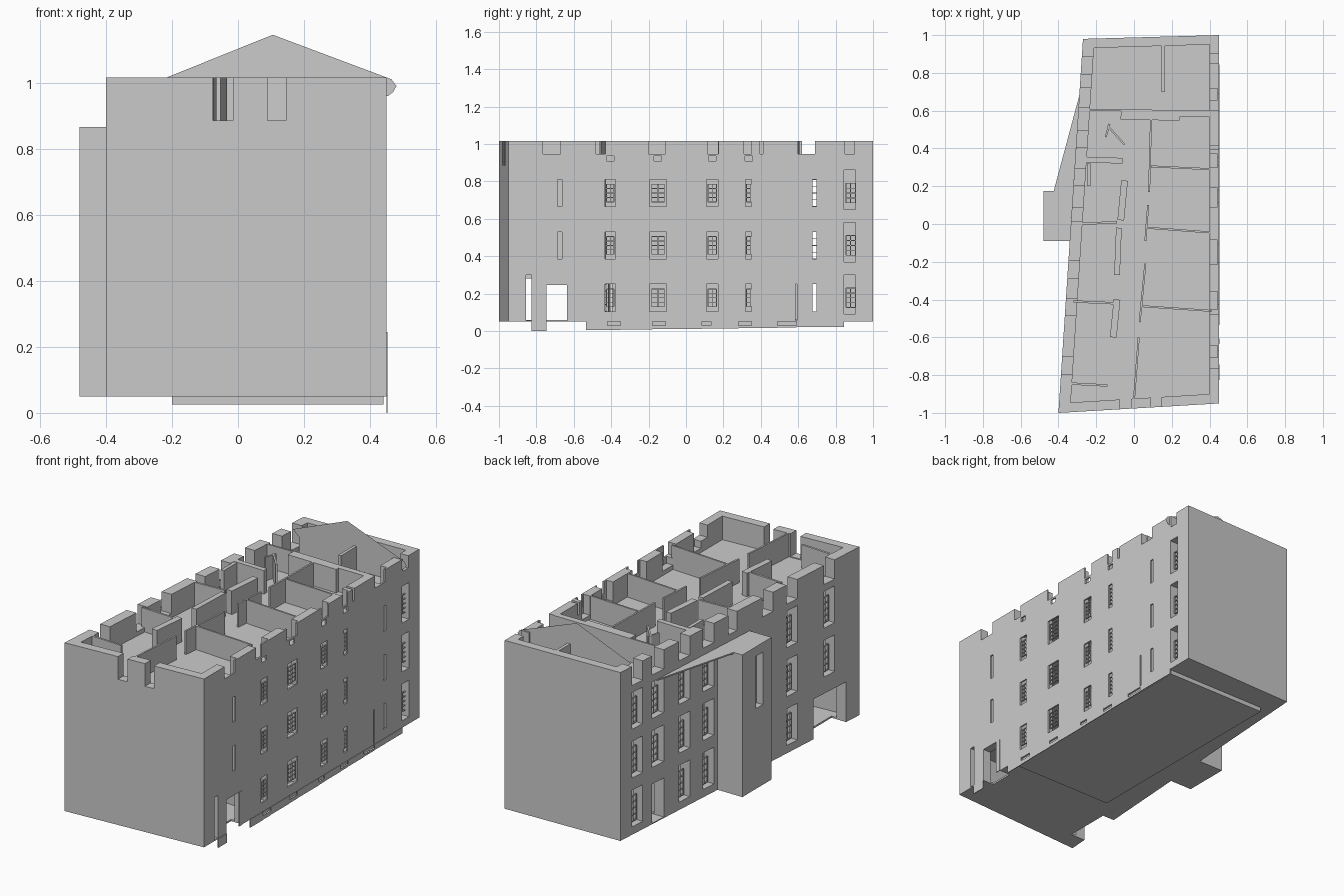
import bpy, bmesh
from mathutils import Vector

TOP = 1.015
STOREYS = [(0.06, 0.32), (0.34, 0.60), (0.62, 0.86), (0.88, TOP)]
WINDOW_ROWS = [(0.105, 0.25), (0.385, 0.53), (0.665, 0.81)]


def left_x(y):
    """x of the slanting left facade at y"""
    return -0.27 - 0.0657 * (0.98 - y)


def add_prism(bm, pts, z0, z1):
    lo = [bm.verts.new((x, y, z0)) for x, y in pts]
    hi = [bm.verts.new((x, y, z1)) for x, y in pts]
    bm.faces.new(lo[::-1])
    bm.faces.new(hi)
    n = len(pts)
    for i in range(n):
        j = (i + 1) % n
        bm.faces.new((lo[i], lo[j], hi[j], hi[i]))


def add_box(bm, x0, x1, y0, y1, z0, z1):
    add_prism(bm, [(x0, y0), (x1, y0), (x1, y1), (x0, y1)], z0, z1)


def add_wall(bm, a, b, t, z0, z1):
    a, b = Vector(a), Vector(b)
    d = (b - a).normalized() * t / 2
    n = Vector((-d.y, d.x))
    add_prism(bm, [a - n, b - n, b + n, a + n], z0, z1)


def finish(bm, name):
    bmesh.ops.recalc_face_normals(bm, faces=bm.faces)
    me = bpy.data.meshes.new(name)
    bm.to_mesh(me)
    bm.free()
    ob = bpy.data.objects.new(name, me)
    bpy.context.collection.objects.link(ob)
    return ob


def boxes_object(name, boxes):
    bm = bmesh.new()
    for b in boxes:
        add_box(bm, *b)
    return finish(bm, name)


def carve(target, cutter):
    cutter.hide_render = True
    mod = target.modifiers.new("cut", 'BOOLEAN')
    mod.operation, mod.solver, mod.object = 'DIFFERENCE', 'EXACT', cutter
    dg = bpy.context.evaluated_depsgraph_get()
    me = bpy.data.meshes.new_from_object(target.evaluated_get(dg))
    target.modifiers.clear()
    target.data = me
    bpy.data.objects.remove(cutter)


# building shell, hollowed storey by storey
bm = bmesh.new()
add_prism(bm, [(-0.40, -1.0), (0.45, -0.95), (0.45, 1.0), (-0.27, 0.98)], 0.05, TOP)
shell = finish(bm, "building_shell")
bm = bmesh.new()
for z0, z1 in STOREYS:
    add_prism(bm, [(-0.335, -0.945), (0.40, -0.90), (0.40, 0.95), (-0.212, 0.932)],
              z0, 1.2 if z1 == TOP else z1)
carve(shell, finish(bm, "room_cutter"))

# window columns: (centre y, width)
right_cols = [(-0.675, 0.022), (-0.405, 0.055), (-0.15, 0.09), (0.14, 0.06), (0.335, 0.032), (0.687, 0.022)]
left_cols = [(0.84, 0.09), (0.67, 0.10), (0.45, 0.09), (0.25, 0.09), (-0.44, 0.09), (-0.75, 0.09)]

# window niches on the inside of the right wall
niches = []
for i, (z0, z1) in enumerate(STOREYS):
    for y, w in right_cols:
        if i == 0 and y < -0.6:
            continue
        top = 1.2 if i == 3 else z1 - 0.02
        niches.append((0.38, 0.441, y - w / 2 - 0.02, y + w / 2 + 0.02, z0 + 0.025, top))
carve(shell, boxes_object("niche_cutter", niches))

# openings through all walls, with their window grids
cuts, frames = [], []


def window_grid(x, y, w, z0, z1):
    t = 0.004
    cols = 1 if w < 0.03 else 2 if w < 0.07 else 3
    for k in range(cols + 1):
        yy = y - w / 2 + w * k / cols
        frames.append((x - t, x + t, yy - t / 2, yy + t / 2, z0, z1))
    for k in range(5):
        zz = z0 + (z1 - z0) * k / 4
        frames.append((x - t, x + t, y - w / 2, y + w / 2, zz - t / 2, zz + t / 2))


for i, (z0, z1) in enumerate(WINDOW_ROWS):
    base = STOREYS[i][0]
    for y, w in right_cols:
        if i == 0 and y < -0.6:
            continue
        cuts.append((0.38, 0.5, y - w / 2, y + w / 2, z0, z1))
        if w > 0.03:
            window_grid(0.444, y, w * 0.75, z0 + 0.025, z1 - 0.025)
    cuts.append((0.38, 0.5, 0.845, 0.905, base + 0.03, base + 0.24))
    window_grid(0.425, 0.88, 0.05, z0 + 0.02, z1 - 0.02)
    for y, w in left_cols:
        if i == 0 and y in (-0.75, 0.67):
            continue
        x = left_x(y)
        cuts.append((x - 0.06, x + 0.09, y - w / 2, y + w / 2, base + 0.035, base + 0.245))
        window_grid(x + 0.03, y, w * 0.7, z0, z1)

# doors, passage and slits at ground level
cuts += [(0.38, 0.5, -0.745, -0.605, 0.03, 0.245), (0.38, 0.5, -0.855, -0.825, 0.056, 0.30),
         (0.38, 0.5, 0.586, 0.594, 0.056, 0.25),
         (-0.46, -0.30, -0.89, -0.62, 0.04, 0.28), (-0.36, -0.20, 0.62, 0.72, 0.056, 0.28)]

# open notches in the cut-off attic walls
for y0, y1 in [(-0.765, -0.67), (-0.48, -0.43), (-0.20, -0.11), (0.115, 0.175), (0.31, 0.35), (0.395, 0.412), (0.60, 0.69)]:
    cuts.append((0.38, 0.5, y0, y1, 0.945, 1.2))
for y in (-0.405, -0.15, 0.14, 0.335):
    cuts.append((0.38, 0.5, y - 0.02, y + 0.02, 0.908, 0.935))
for y, w in left_cols + [(-0.24, 0.09), (0.05, 0.07)]:
    x = left_x(y)
    cuts.append((x - 0.06, x + 0.09, y - w / 2, y + w / 2, 0.905, 1.2))
cuts.append((0.38, 0.5, 0.85, 0.90, 0.945, 1.2))
for x0, x1 in [(-0.075, -0.015), (0.09, 0.145)]:
    cuts.append((x0, x1, -1.1, -0.88, 0.885, 1.2))
carve(shell, boxes_object("opening_cutter", cuts))
boxes_object("window_grids", frames)

# interior partitions: start, end, thickness
PARTITIONS = [
    ((0.00, -0.93), (0.025, -0.60), 0.01), ((0.03, -0.52), (0.06, -0.21), 0.01),
    ((0.06, -0.09), (0.075, 0.10), 0.01), ((0.08, 0.17), (0.09, 0.55), 0.01),
    ((0.04, -0.435), (0.41, -0.46), 0.01), ((0.07, -0.02), (0.41, -0.045), 0.01),
    ((0.09, 0.305), (0.41, 0.29), 0.01), ((-0.07, 0.58), (0.24, 0.575), 0.055),
    ((0.24, 0.585), (0.41, 0.585), 0.035), ((-0.25, 0.602), (-0.07, 0.602), 0.01),
    ((0.155, 0.70), (0.155, 0.945), 0.018), ((-0.32, -0.41), (-0.10, -0.42), 0.012),
    ((-0.11, -0.60), (-0.09, -0.40), 0.035), ((-0.09, -0.27), (-0.08, -0.02), 0.03),
    ((-0.07, 0.02), (-0.05, 0.23), 0.035), ((-0.29, 0.00), (-0.09, 0.01), 0.012),
    ((-0.26, 0.34), (-0.06, 0.335), 0.03), ((-0.14, 0.52), (-0.05, 0.42), 0.01),
    ((-0.15, 0.46), (-0.13, 0.53), 0.01), ((-0.33, -0.845), (-0.14, -0.855), 0.012),
    ((-0.24, 0.20), (-0.24, 0.32), 0.02),
]
for i, (z0, z1) in enumerate(STOREYS):
    bm = bmesh.new()
    for a, b, t in PARTITIONS:
        if i > 0 or min(a[1], b[1]) > -0.5:
            add_wall(bm, a, b, t, z0, z1)
    finish(bm, f"partitions_level_{i}")

# stair tower on the left side, with a tall slit
bm = bmesh.new()
add_prism(bm, [(-0.48, -0.09), (left_x(-0.09), -0.09), (left_x(0.175), 0.175), (-0.48, 0.175)], 0.05, 0.865)
tower = finish(bm, "stair_tower")
carve(tower, boxes_object("slit_cutter", [(-0.5, -0.44, -0.01, 0.05, 0.51, 0.81)]))

# wedge canopy running from the tower to the facade
bm = bmesh.new()
add_prism(bm, [(-0.425, 0.175), (left_x(0.175), 0.175), (left_x(0.68), 0.68)], 0.857, 0.865)
finish(bm, "wedge_canopy")

# gable: a paper-thin sheet with eaves, standing across the attic
bm = bmesh.new()
profile = [(-0.20, 0.88), (0.39, 0.88), (0.40, 0.96), (0.455, 0.96), (0.47, 0.972), (0.48, 0.99),
           (0.465, 1.01), (0.105, 1.145), (-0.24, 1.006), (-0.20, 0.97)]
bm.faces.new([bm.verts.new((x, 0.84, z)) for x, z in profile])
finish(bm, "gable_sheet")

# plinth below the floor and facade strips reaching the ground
boxes_object("plinth", [(-0.20, 0.44, -0.47, 0.84, 0.025, 0.05)])
strips = [(-0.825, -0.745, 0.0, 0.052), (-0.635, -0.605, 0.05, 0.245)]
edges = [-0.535, -0.42, -0.35, -0.18, -0.11, 0.085, 0.135, 0.28, 0.35, 0.49, 0.59, 0.845]
for k in range(len(edges) - 1):
    low = 0.005 + 0.0015 * k
    strips.append((edges[k], edges[k + 1], low, 0.052 if k % 2 == 0 else 0.03))
boxes_object("facade_base_strips", [(0.449, 0.453, *s) for s in strips])
